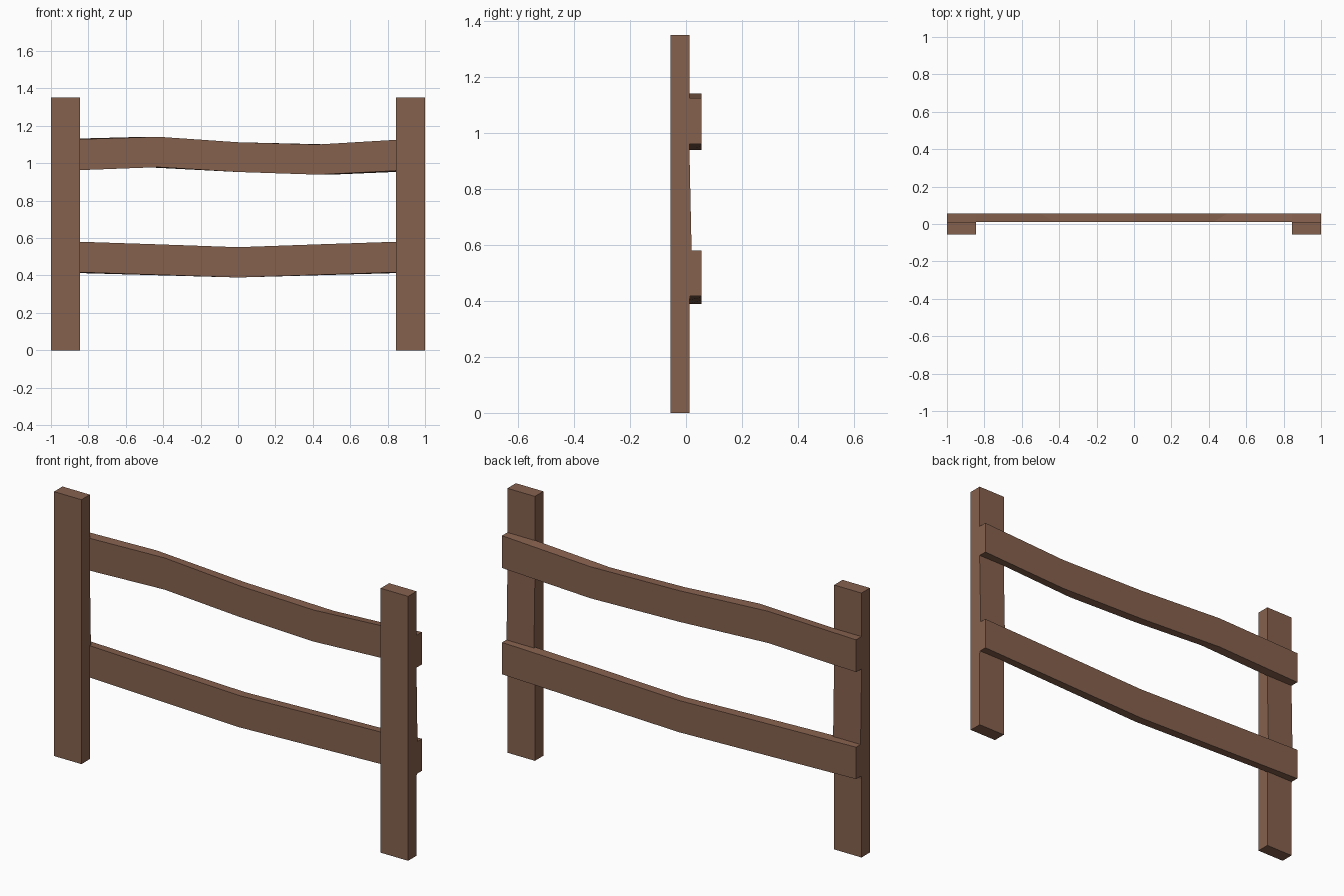
import bpy, bmesh

if "Cube" in bpy.data.objects:
    bpy.data.objects.remove(bpy.data.objects["Cube"])

wood = bpy.data.materials.new("brown wood")
wood.diffuse_color = (0.24, 0.12, 0.076, 1)
wood.use_nodes = True
wood.node_tree.nodes["Principled BSDF"].inputs["Base Color"].default_value = wood.diffuse_color


def finish(bm, name):
    bmesh.ops.recalc_face_normals(bm, faces=bm.faces)
    me = bpy.data.meshes.new(name)
    bm.to_mesh(me)
    bm.free()
    me.materials.append(wood)
    ob = bpy.data.objects.new(name, me)
    bpy.context.collection.objects.link(ob)


def loft(name, rings):
    # closed solid through matching cross-sections
    bm = bmesh.new()
    rows = [[bm.verts.new(p) for p in r] for r in rings]
    n = len(rows[0])
    for a, b in zip(rows, rows[1:]):
        for i in range(n):
            j = (i + 1) % n
            bm.faces.new((a[i], a[j], b[j], b[i]))
    bm.faces.new(rows[0])
    bm.faces.new(rows[-1])
    finish(bm, name)


INNER = 0.845  # inner edge of the posts
FRONT, BACK = 0.01, 0.056


def rail(name, bottoms, tops):
    # front bends sit closer together than the back ones
    def section(xf, xb, f, b):
        return [(xf, FRONT, f[0]), (xb, BACK, b[0]), (xb, BACK, b[1]), (xf, FRONT, f[1])]

    z = list(zip(bottoms, tops))

    def near_end(e, m):
        t = (1 - INNER) / 0.5
        return tuple(p + (q - p) * t for p, q in zip(e, m))

    rings = [section(-1, -1, z[0], z[0]),
             section(-INNER, -INNER, z[0], near_end(z[0], z[1]))]
    for x, p in zip((-0.5, 0, 0.5), z[1:4]):
        rings.append(section(x * INNER, x, p, p))
    rings += [section(INNER, INNER, z[4], near_end(z[4], z[3])),
              section(1, 1, z[4], z[4])]
    loft(name, rings)


# posts, with the back swelling slightly between the rails
profile = [(-0.056, 0), (0.012, 0), (0.012, 0.40), (0.02, 0.45),
           (0.02, 0.58), (0.012, 0.95), (0.012, 1.35), (-0.056, 1.35)]
for name, x0, x1 in (("left_post", -1, -INNER), ("right_post", INNER, 1)):
    loft(name, [[(x, y, z) for y, z in profile] for x in (x0, x1)])

# bent rails
rail("upper_rail", (0.963, 0.979, 0.953, 0.939, 0.960),
     (1.128, 1.141, 1.112, 1.100, 1.125))
rail("lower_rail", (0.417, 0.403, 0.389, 0.403, 0.417),
     (0.580, 0.566, 0.551, 0.566, 0.580))
